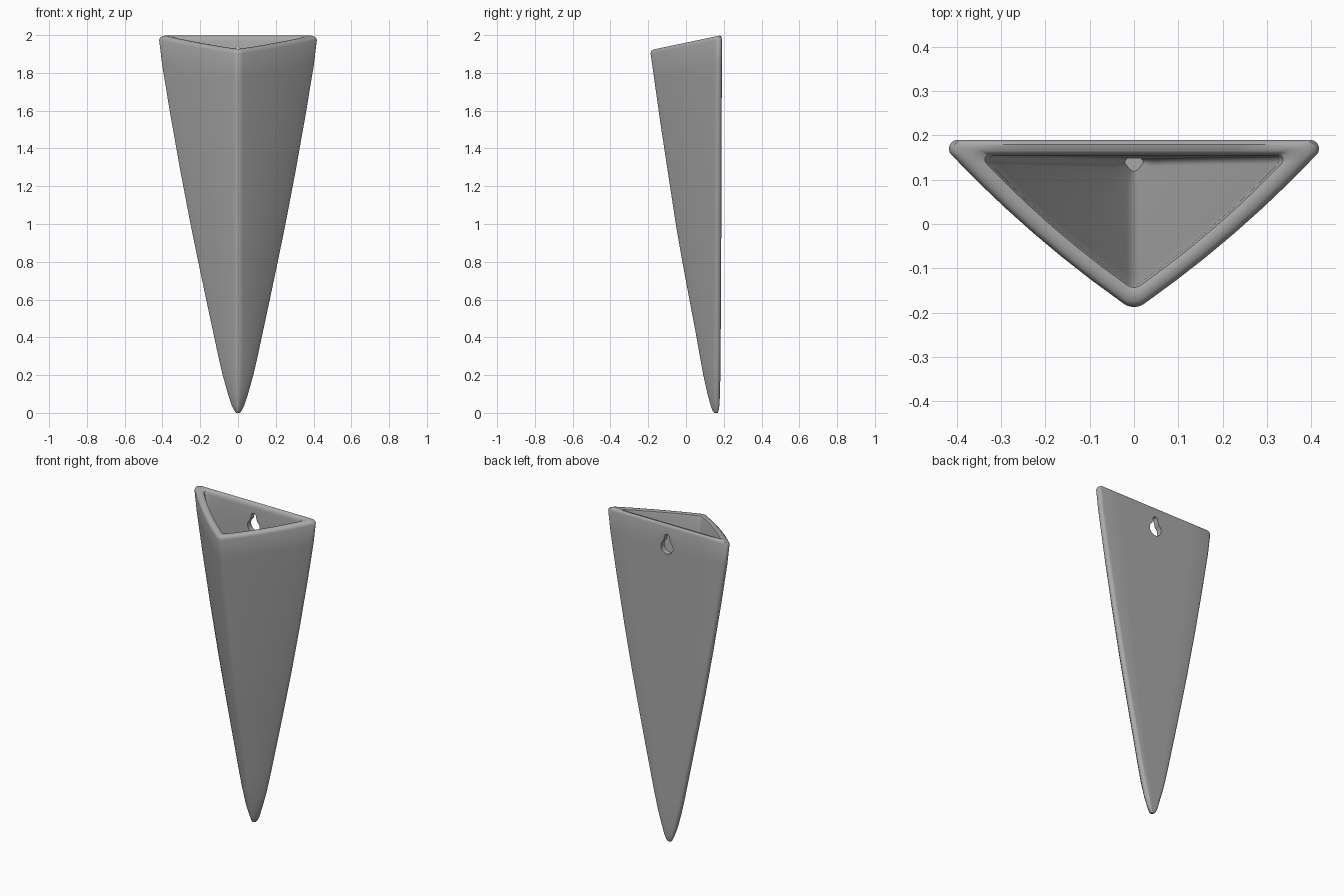
import bpy, bmesh, math
from mathutils import Vector

if "Cube" in bpy.data.objects:
    bpy.data.objects.remove(bpy.data.objects["Cube"])

clay = bpy.data.materials.new("grey ceramic")
clay.diffuse_color = (0.4, 0.4, 0.4, 1)
clay.use_nodes = True
clay.node_tree.nodes["Principled BSDF"].inputs["Base Color"].default_value = clay.diffuse_color

# outer profile: height, half width, front y, back y
PROFILE = [(0.0, 0.010, 0.150, 0.168), (0.012, 0.020, 0.140, 0.173),
           (0.04, 0.033, 0.130, 0.177), (0.1, 0.053, 0.114, 0.180),
           (0.2, 0.081, 0.092, 0.182), (0.3, 0.104, 0.074, 0.183),
           (0.45, 0.136, 0.048, 0.184), (0.6, 0.168, 0.020, 0.185),
           (0.8, 0.210, -0.016, 0.186), (1.0, 0.251, -0.050, 0.187),
           (1.3, 0.308, -0.094, 0.188), (1.6, 0.361, -0.137, 0.189),
           (1.85, 0.402, -0.170, 0.190), (2.0, 0.420, -0.190, 0.190)]


def profile(z):
    for a, b in zip(PROFILE, PROFILE[1:]):
        if z <= b[0]:
            t = (z - a[0]) / (b[0] - a[0])
            return [a[i] + (b[i] - a[i]) * t for i in (1, 2, 3)]
    return PROFILE[-1][1:]


def section(z, k):
    """Rounded triangle at height z, moved inwards by k wall thicknesses."""
    w, f, b = profile(z)
    w, f, b = w - 0.09 * k, f + 0.05 * k, b - 0.035 * k
    rb = min(0.02 - 0.008 * k, 0.4 * w, 0.4 * (b - f))
    rf = min(0.04 - 0.015 * k, 0.45 * w, 0.4 * (b - f))
    corners = [(Vector((0, f + rf)), rf), (Vector((w - rb, b - rb)), rb),
               (Vector((-w + rb, b - rb)), rb)]
    normals = []
    for i in range(3):
        (c1, r1), (c2, r2) = corners[i], corners[(i + 1) % 3]
        d = c2 - c1
        normals.append(math.atan2(d.y, d.x) - math.acos((r1 - r2) / d.length))
    pts = []
    for i in range(3):
        c, r = corners[i]
        a0, a1 = normals[i - 1], normals[i]
        sweep = (a1 - a0) % (2 * math.pi)
        for j in range(7):
            a = a0 + sweep * j / 6
            pts.append(c + r * Vector((math.cos(a), math.sin(a))))
        # slightly bowed front sides, flat back
        c2, r2 = corners[(i + 1) % 3]
        n = Vector((math.cos(a1), math.sin(a1)))
        bow = 0 if i == 1 else 0.03 * w
        for j in range(1, 6):
            t = j / 6
            pts.append((c + n * r).lerp(c2 + n * r2, t) + n * bow * 4 * t * (1 - t))
    # the top slopes down towards the front
    return [(p.x, p.y, z - 0.105 * z * (0.19 - p.y)) for p in pts]


# vase shell: up the outside, over the rounded rim, down the inside
steps = [(p[0], 0) for p in PROFILE[:-1]]
steps += [(1.98, 0), (1.993, 0.1), (2.0, 0.3), (2.0, 0.72), (1.994, 0.92), (1.975, 1)]
steps += [(z, 1) for z in (1.85, 1.6, 1.3, 1.0, 0.8, 0.6, 0.45, 0.33)]
bm = bmesh.new()
rings = [[bm.verts.new(p) for p in section(z, k)] for z, k in steps]
for lo, hi in zip(rings, rings[1:]):
    for i in range(len(lo)):
        j = (i + 1) % len(lo)
        bm.faces.new((lo[i], lo[j], hi[j], hi[i]))
bm.faces.new(rings[0][::-1])
bm.faces.new(rings[-1])
bmesh.ops.recalc_face_normals(bm, faces=bm.faces)
mesh = bpy.data.meshes.new("wall_vase")
bm.to_mesh(mesh)
bm.free()
mesh.materials.append(clay)
vase = bpy.data.objects.new("wall_vase", mesh)
bpy.context.collection.objects.link(vase)

# keyhole cutter: round hole with a narrow slot above
R, CZ, S, TOP = 0.042, 1.855, 0.016, 1.92
outline = []
for i in range(25):
    a = math.radians(125 + 290 * i / 24)
    outline.append((R * math.cos(a), CZ + R * math.sin(a)))
for i in range(9):
    a = math.pi * i / 8
    outline.append((S * math.cos(a), TOP + S * math.sin(a)))
bm = bmesh.new()
near = [bm.verts.new((x, 0.10, z)) for x, z in outline]
far = [bm.verts.new((x, 0.25, z)) for x, z in outline]
for i in range(len(near)):
    j = (i + 1) % len(near)
    bm.faces.new((near[i], near[j], far[j], far[i]))
bm.faces.new(near)
bm.faces.new(far)
bmesh.ops.recalc_face_normals(bm, faces=bm.faces)
cut_mesh = bpy.data.meshes.new("keyhole_cutter")
bm.to_mesh(cut_mesh)
bm.free()
cut_mesh.materials.append(clay)
cutter = bpy.data.objects.new("keyhole_cutter", cut_mesh)
bpy.context.collection.objects.link(cutter)
cutter.hide_render = True

# cut the hanging hole, then smooth
mod = vase.modifiers.new("keyhole", 'BOOLEAN')
mod.operation = 'DIFFERENCE'
mod.solver = 'EXACT'
mod.object = cutter
bpy.context.view_layer.objects.active = vase
vase.select_set(True)
bpy.ops.object.modifier_apply(modifier="keyhole")
bpy.data.objects.remove(cutter)
bpy.ops.object.shade_smooth_by_angle(angle=math.radians(40))
